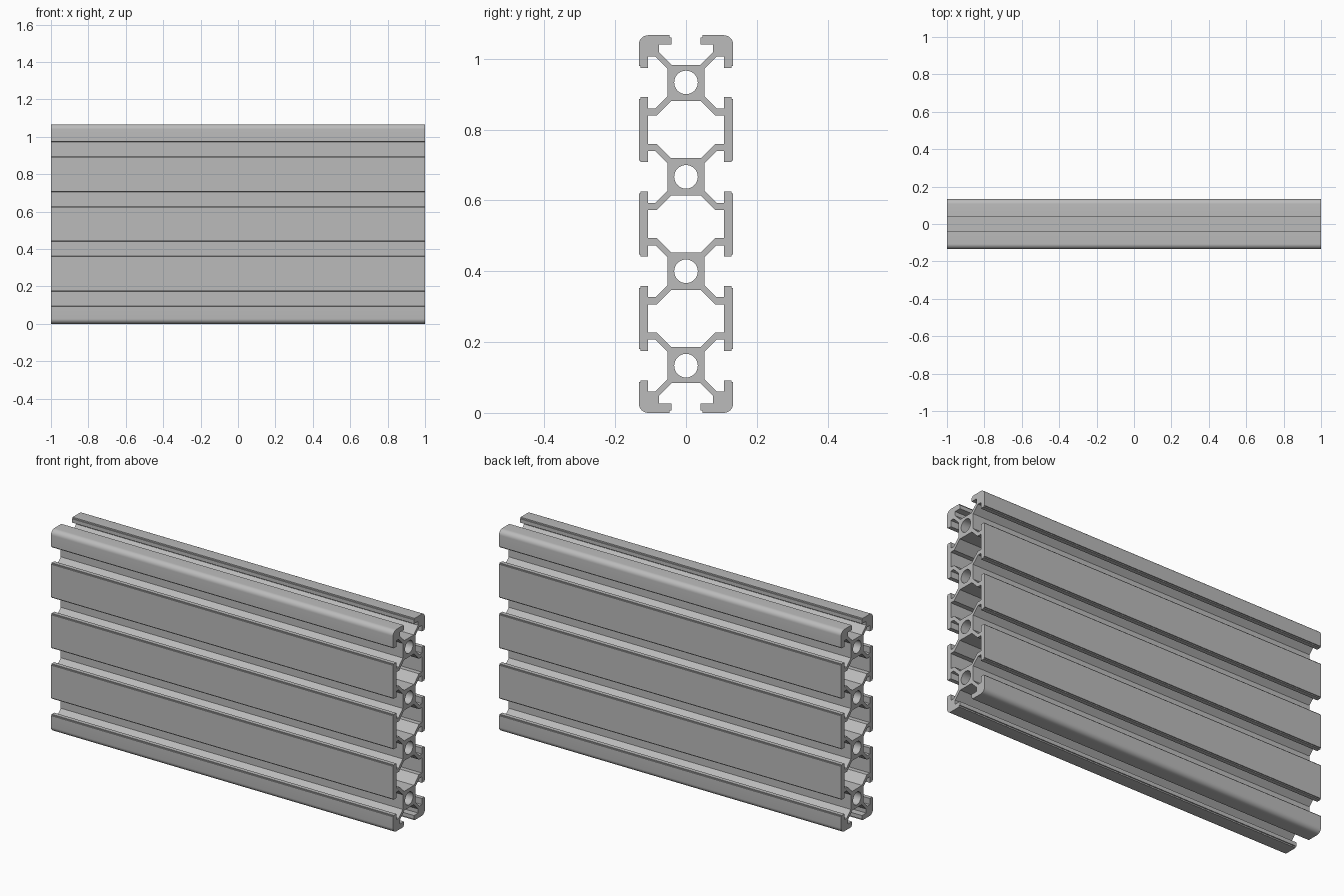
import bpy, bmesh, math
from mathutils import Vector

cube = bpy.data.objects.get("Cube")
if cube:
    bpy.data.objects.remove(cube, do_unlink=True)

MM = 2 / 150          # the bar is 150 long, made of four 20 x 20 cells
CELL, CELLS = 20, 4
HEIGHT = CELL * CELLS


def arc(cy, cz, r, start, end, steps):
    return [(cy + r * math.cos(math.radians(start + (end - start) * i / steps)),
             cz + r * math.sin(math.radians(start + (end - start) * i / steps)))
            for i in range(steps + 1)]


# Lower half of one side slot, from the stepped lip to the core
slot_half = [(10, -3.5), (9.6, -3.5), (9.6, -3.1), (8, -3.1),
             (8, -5.5), (6.5, -5.5), (3.9, -2.9)]
slot = slot_half + [(y, -z) for y, z in reversed(slot_half)]

# End slot at the bottom, from the core out to the rounded corner
end_slot = [(2.95, 6.35), (5.7, 3.6), (5.7, 2), (3.1, 2), (3.1, 0.5), (3.5, 0.5), (3.5, 0)]
corner = arc(8, 2, 2, -90, 0, 8)

# Whole outline: right side going up, then its mirror going down
side = end_slot + corner
for i in range(CELLS):
    side += [(y, z + CELL * (i + 0.5)) for y, z in slot]
side += [(y, HEIGHT - z) for y, z in reversed(end_slot + corner)]
outline = side + [(-y, z) for y, z in reversed(side)]

# Screw bores and the closed cavities between cells
bores = [arc(0, CELL * (i + 0.5), 2.5, 0, 360, 32)[:-1] for i in range(CELLS)]
quarter = [(8, 3), (6.2, 3), (3.15, 6.05)]
half = [(y, -z) for y, z in reversed(quarter)] + quarter
ring = half + [(-y, -z) for y, z in half]
cavities = [[(y, z + CELL * i) for y, z in ring] for i in range(1, CELLS)]

# Fill the section and extrude it along the bar
bm = bmesh.new()
edges = []
for loop in [outline] + bores + cavities:
    verts = [bm.verts.new((-1, y * MM, z * MM)) for y, z in loop]
    edges += [bm.edges.new((v, verts[(i + 1) % len(verts)])) for i, v in enumerate(verts)]
bmesh.ops.triangle_fill(bm, use_beauty=True, edges=edges, normal=Vector((1, 0, 0)))
grown = bmesh.ops.extrude_face_region(bm, geom=bm.faces[:])
moved = [g for g in grown["geom"] if isinstance(g, bmesh.types.BMVert)]
bmesh.ops.translate(bm, verts=moved, vec=(2, 0, 0))
bmesh.ops.recalc_face_normals(bm, faces=bm.faces[:])
mesh = bpy.data.meshes.new("slotted_bar")
bm.to_mesh(mesh)
bm.free()

bar = bpy.data.objects.new("slotted_bar", mesh)
bpy.context.collection.objects.link(bar)

# Plain aluminium grey
grey = bpy.data.materials.new("aluminium_grey")
grey.use_nodes = True
colour = (0.5, 0.5, 0.5, 1)
grey.diffuse_color = colour
grey.node_tree.nodes["Principled BSDF"].inputs["Base Color"].default_value = colour
mesh.materials.append(grey)

# Smooth the rounded corners and bores, keep the rest sharp
bpy.ops.object.select_all(action='DESELECT')
bar.select_set(True)
bpy.context.view_layer.objects.active = bar
bpy.ops.object.shade_smooth_by_angle(angle=math.radians(30))
